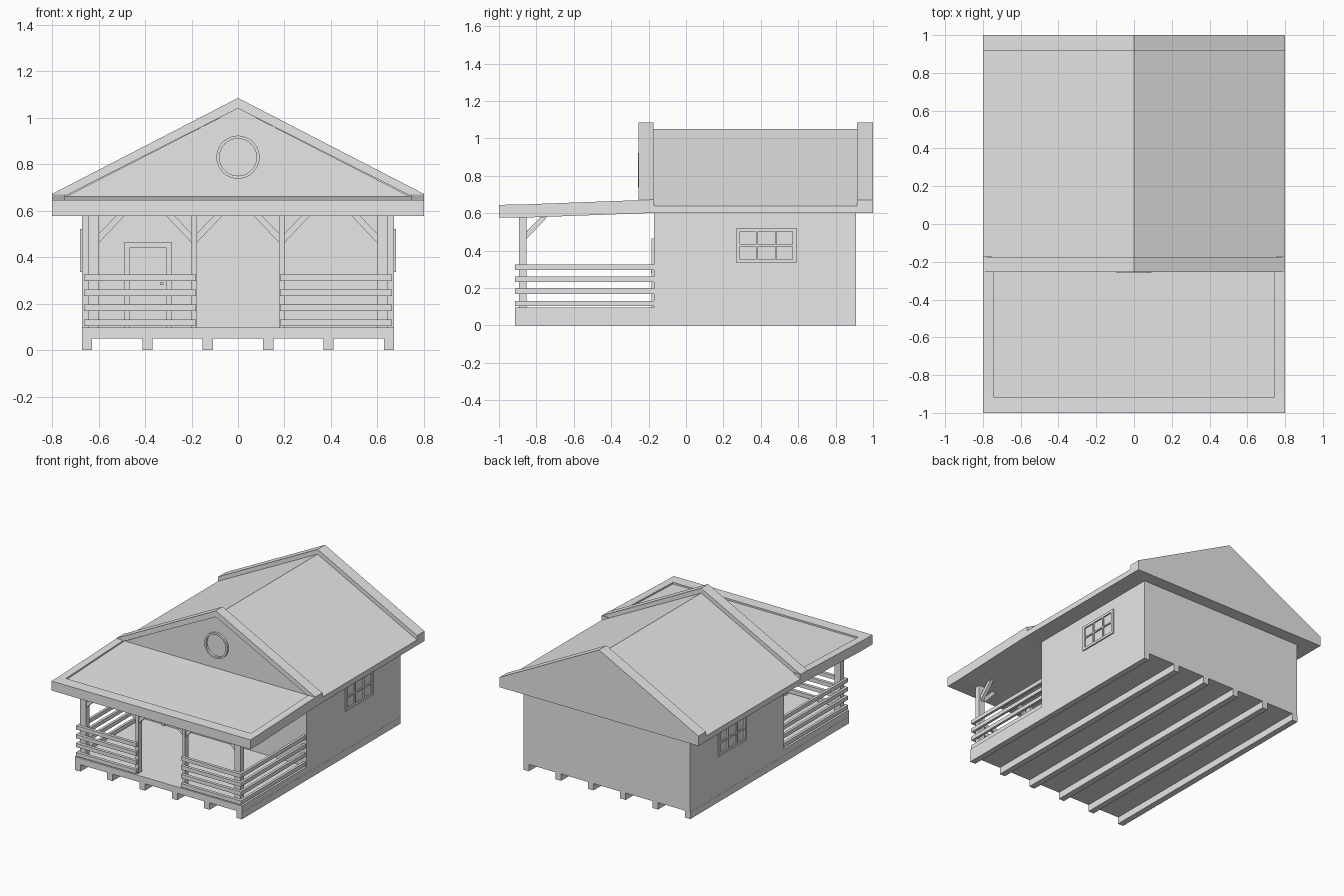
import bpy, bmesh
from math import pi
from mathutils import Matrix, Vector

old = bpy.data.objects.get("Cube")
if old:
    bpy.data.objects.remove(old)

grey = bpy.data.materials.new("plain light grey")
grey.use_nodes = True
grey.diffuse_color = (0.8, 0.8, 0.8, 1)
grey.node_tree.nodes["Principled BSDF"].inputs["Base Color"].default_value = (0.8, 0.8, 0.8, 1)


def finish(name, bm):
    bmesh.ops.recalc_face_normals(bm, faces=bm.faces)
    mesh = bpy.data.meshes.new(name)
    bm.to_mesh(mesh)
    bm.free()
    mesh.materials.append(grey)
    ob = bpy.data.objects.new(name, mesh)
    bpy.context.collection.objects.link(ob)
    return ob


def box(name, x0, x1, y0, y1, z0, z1):
    bm = bmesh.new()
    size = Matrix.Diagonal((x1 - x0, y1 - y0, z1 - z0, 1))
    centre = Matrix.Translation(((x0 + x1) / 2, (y0 + y1) / 2, (z0 + z1) / 2))
    bmesh.ops.create_cube(bm, size=1, matrix=centre @ size)
    return finish(name, bm)


def prism(name, profile, axis, a, b):
    """Extrude a profile (u, z) along x or y from a to b."""
    bm = bmesh.new()
    place = (lambda u, z: (a, u, z)) if axis == "x" else (lambda u, z: (u, a, z))
    face = bm.faces.new([bm.verts.new(place(u, z)) for u, z in profile])
    out = bmesh.ops.extrude_face_region(bm, geom=[face])
    step = Vector((b - a, 0, 0)) if axis == "x" else Vector((0, b - a, 0))
    bmesh.ops.translate(bm, vec=step, verts=[v for v in out["geom"] if isinstance(v, bmesh.types.BMVert)])
    return finish(name, bm)


def gable(name, eave, peak, y0, y1, base=0.6):
    prism(name, [(-0.8, base), (0.8, base), (0.8, eave), (0, peak), (-0.8, eave)], "y", y0, y1)


# Floor joists, porch deck and house body
for i in range(6):
    x = -0.65 + 0.26 * i
    box("floor_joist", x - 0.022, x + 0.022, -0.915, 0.91, 0, 0.05)
box("porch_deck", -0.671, 0.671, -0.915, -0.17, 0.05, 0.097)
box("house_walls", -0.671, 0.671, -0.17, 0.91, 0.05, 0.6)

# Main roof with raised ends
gable("main_roof", 0.64, 1.05, -0.175, 0.915)
gable("back_gable", 0.672, 1.085, 0.915, 1.0)
gable("front_gable_panel", 0.63, 1.04, -0.24, -0.175)
prism("front_gable_trim", [(-0.8, 0.635), (-0.8, 0.672), (0, 1.085), (0.8, 0.672),
                           (0.8, 0.635), (0, 1.04)], "y", -0.255, -0.175)

# Round gable window ring
bm = bmesh.new()
loops = []
for radius, y in ((0.093, -0.23), (0.093, -0.256), (0.08, -0.256), (0.08, -0.23)):
    turn = Matrix.Translation((0, y, 0.83)) @ Matrix.Rotation(pi / 2, 4, "X")
    loops.append(bmesh.ops.create_circle(bm, segments=32, radius=radius, matrix=turn)["verts"])
for inner, outer in zip(loops, loops[1:]):
    for i in range(32):
        j = (i + 1) % 32
        bm.faces.new((inner[i], inner[j], outer[j], outer[i]))
finish("gable_window_ring", bm)

# Porch roof: sunken panel with a raised rim
under = [(-0.17, 0.602), (-0.88, 0.576)]
prism("porch_roof_panel", under + [(-0.92, 0.576), (-0.92, 0.634), (-0.17, 0.663)], "x", -0.75, 0.75)
prism("porch_roof_front_rim", [(-0.915, 0.576), (-1, 0.576), (-1, 0.645), (-0.915, 0.646)], "x", -0.8, 0.8)
for s in (-1, 1):
    prism("porch_roof_side_rim", under + [(-1, 0.576), (-1, 0.645), (-0.9, 0.646), (-0.17, 0.673)],
          "x", s * 0.745, s * 0.8)


# Porch posts with slanted braces
def brace(axis, start, way, a, b):
    prism("post_brace", [(start, 0.46), (start + 0.112 * way, 0.578),
                         (start + 0.075 * way, 0.578), (start, 0.5)], axis, a, b)


for s in (-1, 1):
    lo, hi = sorted((s * 0.598, s * 0.645))
    box("corner_post", lo, hi, -0.893, -0.853, 0.097, 0.58)
    brace("y", s * 0.6, -s, -0.885, -0.861)
    brace("x", -0.855, 1, s * 0.61, s * 0.633)
    lo, hi = sorted((s * 0.177, s * 0.2))
    box("middle_post", lo, hi, -0.893, -0.853, 0.097, 0.58)
    brace("y", s * 0.198, s, -0.885, -0.861)
    brace("y", s * 0.179, -s, -0.885, -0.861)

    # Porch rails
    for z in (0.117, 0.183, 0.247, 0.311):
        lo, hi = sorted((s * 0.18, s * 0.663))
        box("front_rail", lo, hi, -0.915, -0.893, z - 0.014, z + 0.014)
        lo, hi = sorted((s * 0.645, s * 0.663))
        box("side_rail", lo, hi, -0.915, -0.17, z - 0.014, z + 0.014)

    # Side window: frame and glazing bars
    lo, hi = sorted((s * 0.66, s * 0.68))
    for y in (0.28, 0.38, 0.48, 0.58):
        w = 0.01 if y in (0.28, 0.58) else 0.005
        box("window_upright", lo, hi, y - w, y + w, 0.335, 0.52)
    for z in (0.344, 0.428, 0.511):
        w = 0.005 if z == 0.428 else 0.009
        box("window_crossbar", lo, hi, 0.28, 0.58, z - w, z + w)

# Front door with frame and handle
prism("door_frame", [(-0.488, 0.097), (-0.488, 0.465), (-0.285, 0.465), (-0.285, 0.097), (-0.31, 0.097),
                     (-0.31, 0.442), (-0.465, 0.442), (-0.465, 0.097)], "y", -0.185, -0.165)
box("door_panel", -0.467, -0.308, -0.175, -0.165, 0.097, 0.444)
box("door_handle", -0.335, -0.32, -0.187, -0.17, 0.28, 0.29)
